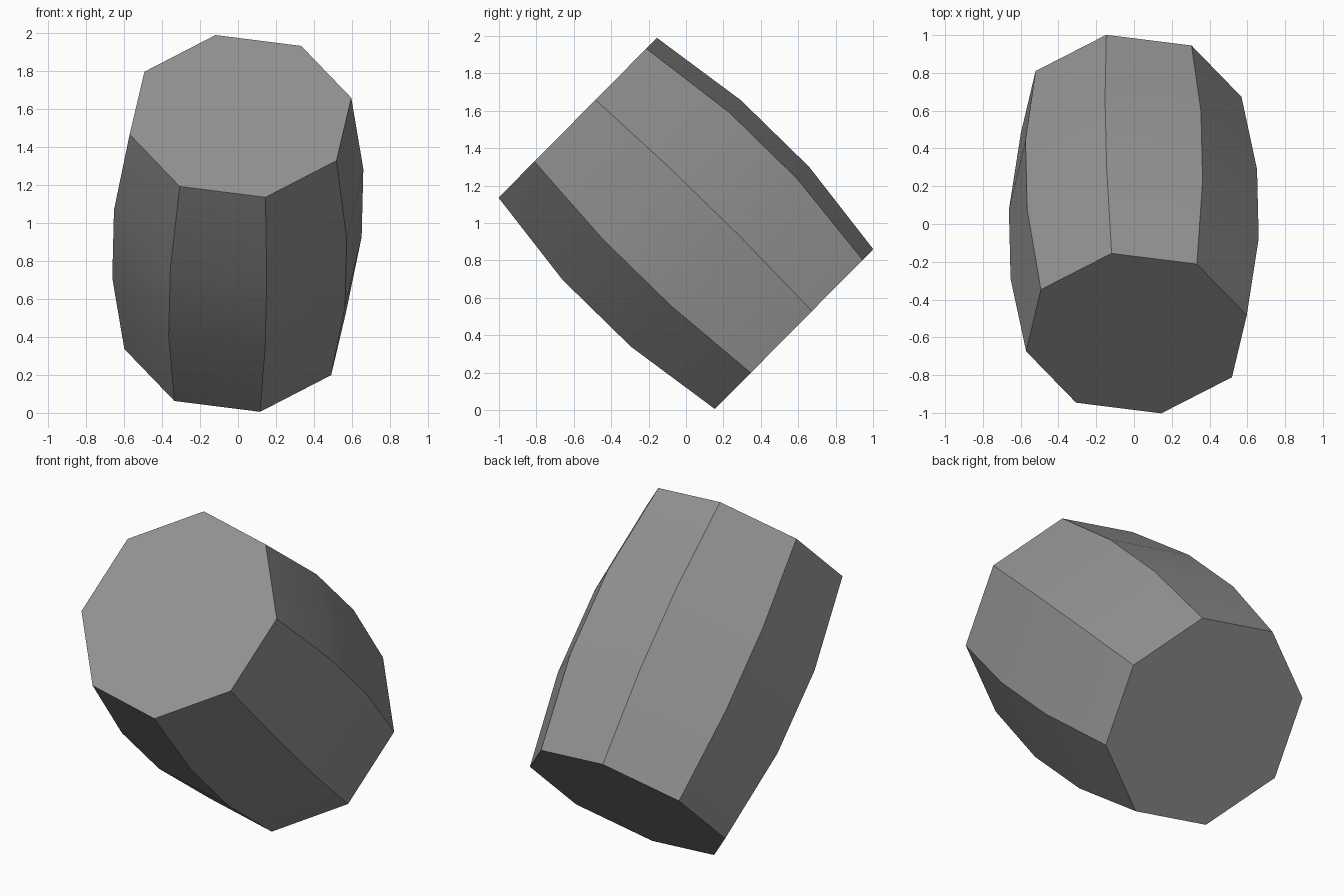
import bpy
import bmesh
import math
from mathutils import Vector

cube = bpy.data.objects.get("Cube")
if cube:
    bpy.data.objects.remove(cube, do_unlink=True)

# One plain grey for the whole barrel
grey = bpy.data.materials.new("plain_grey")
grey.use_nodes = True
colour = (0.29, 0.29, 0.29, 1)
grey.diffuse_color = colour
grey.node_tree.nodes["Principled BSDF"].inputs["Base Color"].default_value = colour

# Tilted axis from the raised front cap to the lowered back cap
SIDES = 8
TURN = math.radians(12.7)
top = Vector((0.013, -0.579, 1.563))
bottom = Vector((-0.015, 0.578, 0.433))
across = Vector((0.5985, 0, 0))
upward = Vector((0, 0.434, 0.438))

bm = bmesh.new()


def ring(along, scale):
    """Eight-sided ring at a fraction of the way down the axis."""
    centre = top.lerp(bottom, along)
    verts = []
    for i in range(SIDES):
        a = TURN + math.tau * i / SIDES
        offset = across * math.cos(a) + upward * math.sin(a)
        verts.append(bm.verts.new(centre + offset * scale))
    return verts


# Bulging staves
rings = [ring(t, s) for t, s in ((0, 1), (0.342, 1.125), (0.658, 1.125), (1, 1))]
for a, b in zip(rings, rings[1:]):
    for i in range(SIDES):
        j = (i + 1) % SIDES
        bm.faces.new((a[i], a[j], b[j], b[i]))

# Flat end caps
bm.faces.new(rings[0])
bm.faces.new(rings[-1])
bmesh.ops.recalc_face_normals(bm, faces=bm.faces)

mesh = bpy.data.meshes.new("barrel")
bm.to_mesh(mesh)
bm.free()
mesh.materials.append(grey)
barrel = bpy.data.objects.new("barrel", mesh)
bpy.context.collection.objects.link(barrel)

# Smooth along each stave, sharp between staves and at the caps
bpy.context.view_layer.objects.active = barrel
barrel.select_set(True)
bpy.ops.object.shade_smooth_by_angle(angle=math.radians(30))
